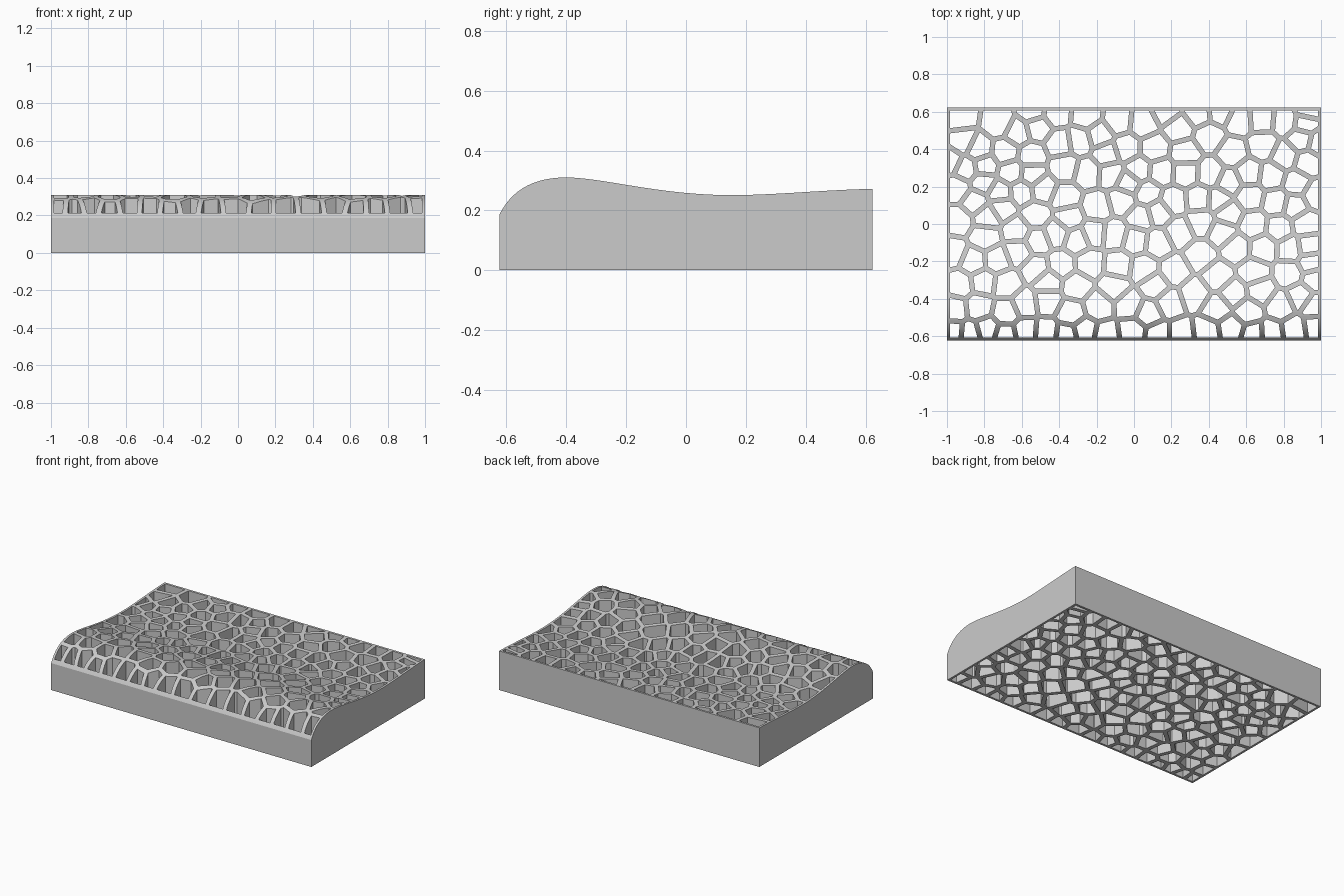
import bpy, bmesh, math, random
from mathutils import Vector
from mathutils.geometry import interpolate_bezier

cube = bpy.data.objects.get("Cube")
if cube:
    bpy.data.objects.remove(cube, do_unlink=True)

HALF_X, HALF_Y = 1.0, 0.623
BORDER, WALL = 0.015, 0.028

grey = bpy.data.materials.new("plain grey")
grey.use_nodes = True
COLOUR = (0.6, 0.6, 0.6, 1)
grey.diffuse_color = COLOUR
grey.node_tree.nodes["Principled BSDF"].inputs["Base Color"].default_value = COLOUR


def make_object(name, bm):
    bmesh.ops.recalc_face_normals(bm, faces=bm.faces)
    mesh = bpy.data.meshes.new(name)
    bm.to_mesh(mesh)
    bm.free()
    mesh.materials.append(grey)
    obj = bpy.data.objects.new(name, mesh)
    bpy.context.collection.objects.link(obj)
    return obj


def extrude_polygon(bm, points, offset):
    face = bm.faces.new([bm.verts.new(p) for p in points])
    ext = bmesh.ops.extrude_face_region(bm, geom=[face], use_keep_orig=True)
    moved = [g for g in ext["geom"] if isinstance(g, bmesh.types.BMVert)]
    bmesh.ops.translate(bm, verts=moved, vec=offset)


def clip(poly, point, normal):
    """Keep the part of a convex polygon behind a line."""
    out = []
    for a, b in zip(poly, poly[1:] + poly[:1]):
        da, db = (a - point).dot(normal), (b - point).dot(normal)
        if da <= 0:
            out.append(a)
        if da * db < 0:
            out.append(a.lerp(b, da / (da - db)))
    return out


def cell_around(s, sites, w, h, wall):
    """Region nearest to one site, shrunk by half a wall."""
    cell = [Vector(p) for p in ((-w, -h), (w, -h), (w, h), (-w, h))]
    for t in sites:
        if t is not s and (t - s).length < 0.6:
            n = (t - s).normalized()
            cell = clip(cell, (s + t) / 2 - n * wall / 2, n)
    return cell


def area(poly):
    return abs(sum(a.cross(b) for a, b in zip(poly, poly[1:] + poly[:1]))) / 2


# Slab: wave profile extruded along x
curves = [
    [(-HALF_Y, .187), (-.582, .268), (-.51, .310), (-.4, .310)],
    [(-.4, .310), (-.28, .310), (-.09, .251), (.15, .251)],
    [(.15, .251), (.3, .251), (.45, .268), (HALF_Y, .272)],
]
profile = [Vector((-HALF_X, -HALF_Y, 0))]
for c in curves:
    pts = interpolate_bezier(*[Vector((-HALF_X, y, z)) for y, z in c], 14)
    profile += pts if c is curves[0] else pts[1:]
profile.append(Vector((-HALF_X, HALF_Y, 0)))
bm = bmesh.new()
extrude_polygon(bm, profile, Vector((2 * HALF_X, 0, 0)))
slab = make_object("lattice_slab", bm)

# Cell centres: a staggered front row, the rest scattered evenly and relaxed
random.seed(7)
front_row = [Vector((x, random.uniform(-.6, -.55))) for x in (
    -.97, -.875, -.785, -.69, -.58, -.47, -.36, -.265, -.15,
    -.01, .13, .25, .39, .52, .64, .73, .86, .97)]
sites = list(front_row)
while len(sites) < 156:
    tries = [Vector((random.uniform(-1, 1), random.uniform(-.5, .63)))
             for _ in range(14)]
    sites.append(max(tries, key=lambda p: min((p - s).length for s in sites)))
centres = []
for s in sites[len(front_row):]:
    cell = cell_around(s, sites, HALF_X, HALF_Y, 0)
    middle = sum(cell, Vector((0, 0))) / len(cell)
    centres.append(s.lerp(middle, 0.5))
sites = front_row + centres

# Cell holes, kept inside the border
bm = bmesh.new()
for s in sites:
    cell = cell_around(s, sites, HALF_X - BORDER, HALF_Y - BORDER, WALL)
    # Merge very short sides
    cell = [p for i, p in enumerate(cell) if (p - cell[i - 1]).length > 0.004]
    if len(cell) > 2 and area(cell) > 0.0008:
        extrude_polygon(bm, [(p.x, p.y, -0.1) for p in cell], Vector((0, 0, 0.6)))
cutter = make_object("hole_cutter", bm)
cutter.hide_render = True

# Cut the holes
bpy.context.view_layer.objects.active = slab
slab.select_set(True)
cut = slab.modifiers.new("holes", "BOOLEAN")
cut.operation = "DIFFERENCE"
cut.solver = "EXACT"
cut.object = cutter
bpy.ops.object.modifier_apply(modifier=cut.name)
bpy.data.objects.remove(cutter, do_unlink=True)
bpy.ops.object.shade_smooth_by_angle(angle=math.radians(20))
